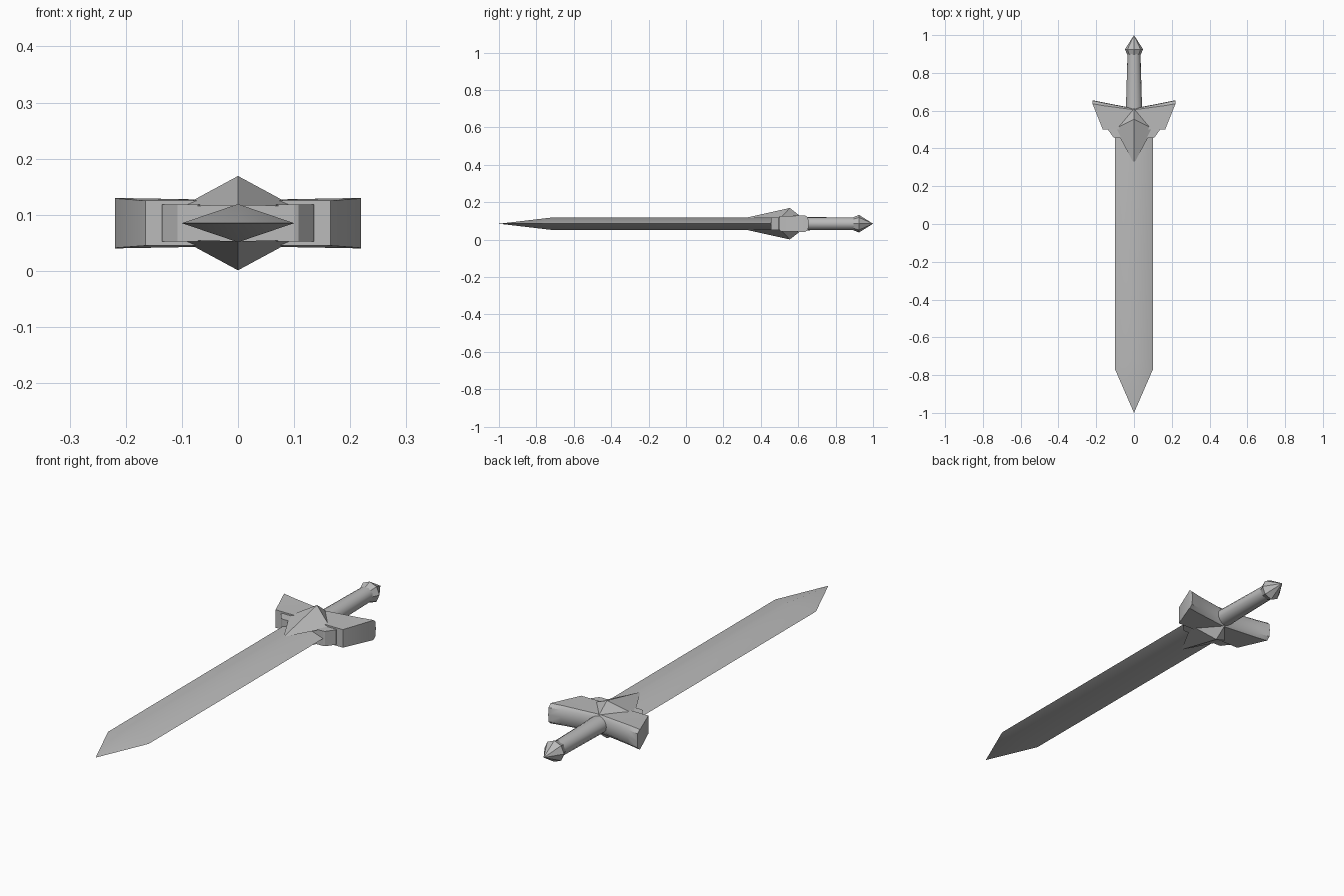
import bpy, bmesh, math

cube = bpy.data.objects.get("Cube")
if cube:
    bpy.data.objects.remove(cube, do_unlink=True)

ZC = 0.085  # height of the sword's mid plane

steel = bpy.data.materials.new("grey steel")
STEEL_RGBA = (0.5, 0.5, 0.5, 1)
steel.diffuse_color = STEEL_RGBA
steel.use_nodes = True
steel.node_tree.nodes["Principled BSDF"].inputs["Base Color"].default_value = STEEL_RGBA


def finish(name, bm, smooth=None, mirror=""):
    """Turn a bmesh into an object; mirror may hold X and/or Z."""
    bmesh.ops.recalc_face_normals(bm, faces=bm.faces[:])
    mesh = bpy.data.meshes.new(name)
    bm.to_mesh(mesh)
    bm.free()
    mesh.materials.append(steel)
    ob = bpy.data.objects.new(name, mesh)
    bpy.context.collection.objects.link(ob)
    ob.location.z = ZC
    if mirror:
        mod = ob.modifiers.new("Mirror", 'MIRROR')
        mod.use_axis = [axis in mirror for axis in "XYZ"]
        mod.merge_threshold = 0.0005
    if smooth:
        bpy.ops.object.select_all(action='DESELECT')
        ob.select_set(True)
        bpy.context.view_layer.objects.active = ob
        bpy.ops.object.shade_smooth_by_angle(angle=math.radians(smooth))
    return ob


def loft(name, sections, cap_start=True, cap_end=True, **kw):
    """Skin equal-length closed sections; a one-point section is a tip."""
    bm = bmesh.new()
    rings = [[bm.verts.new(p) for p in s] for s in sections]
    for a, b in zip(rings, rings[1:]):
        n = max(len(a), len(b))
        for i in range(n):
            j = (i + 1) % n
            if len(b) == 1:
                bm.faces.new((a[i], a[j], b[0]))
            elif len(a) == 1:
                bm.faces.new((a[0], b[j], b[i]))
            else:
                bm.faces.new((a[i], a[j], b[j], b[i]))
    for ring, cap in ((rings[0], cap_start), (rings[-1], cap_end)):
        if cap and len(ring) > 2:
            bm.faces.new(ring)
    return finish(name, bm, **kw)


def circle(y, rx, rz, n):
    return [(rx * math.sin(2 * math.pi * i / n), y, rz * math.cos(2 * math.pi * i / n))
            for i in range(n)]


# Blade: diamond section, the ridge ending a little behind the shoulders
W, T = 0.1, 0.034
loft("blade", [[(0, -1.0, 0)],
               [(W, -0.77, 0), (0, -0.71, T), (-W, -0.77, 0), (0, -0.71, -T)],
               [(W, 0.52, 0), (0, 0.52, T), (-W, 0.52, 0), (0, 0.52, -T)]],
     smooth=40)


# Guard wings: one side lofted outwards, with a rounded back, then mirrored
def wing_section(x, front, back, lip, h_front, h_back):
    top = [(front, h_front), (back, h_back), (lip, h_back * 0.7)]
    pts = top + [(lip + 0.002, 0)] + [(y, -z) for y, z in reversed(top)]
    return [(x, y, z) for y, z in pts]


loft("guard_wings", [wing_section(0, 0.50, 0.605, 0.61, 0.040, 0.041),
                     wing_section(0.165, 0.50, 0.627, 0.642, 0.040, 0.044),
                     wing_section(0.219, 0.635, 0.637, 0.653, 0.044, 0.045)],
     cap_start=False, smooth=35, mirror="X")

# Collar block stepping down from the wings to the blade
PLAN = [(0.100, 0.455), (0.108, 0.458), (0.135, 0.495), (0.135, 0.53),
        (-0.135, 0.53), (-0.135, 0.495), (-0.108, 0.458), (-0.100, 0.455)]
loft("guard_collar", [[(x, y, z) for x, y in PLAN] for z in (-0.033, 0.033)])

# Pointed boss on both faces of the guard
loft("guard_boss", [[(0, 0.32, 0.032), (0.1, 0.505, 0.030),
                     (0, 0.612, 0.040), (-0.1, 0.505, 0.030)],
                    [(0, 0.555, 0.084)]], cap_start=False, mirror="Z")

# Grip, slightly wider where it meets the guard
loft("grip", [circle(0.56, 0.045, 0.036, 16), circle(0.64, 0.042, 0.035, 16),
              circle(0.91, 0.034, 0.034, 16)], smooth=40)

# Faceted pommel with a pointed end
loft("pommel", [circle(0.895, 0.035, 0.035, 8), circle(0.925, 0.048, 0.047, 8),
                [(0, 1.0, 0)]])
